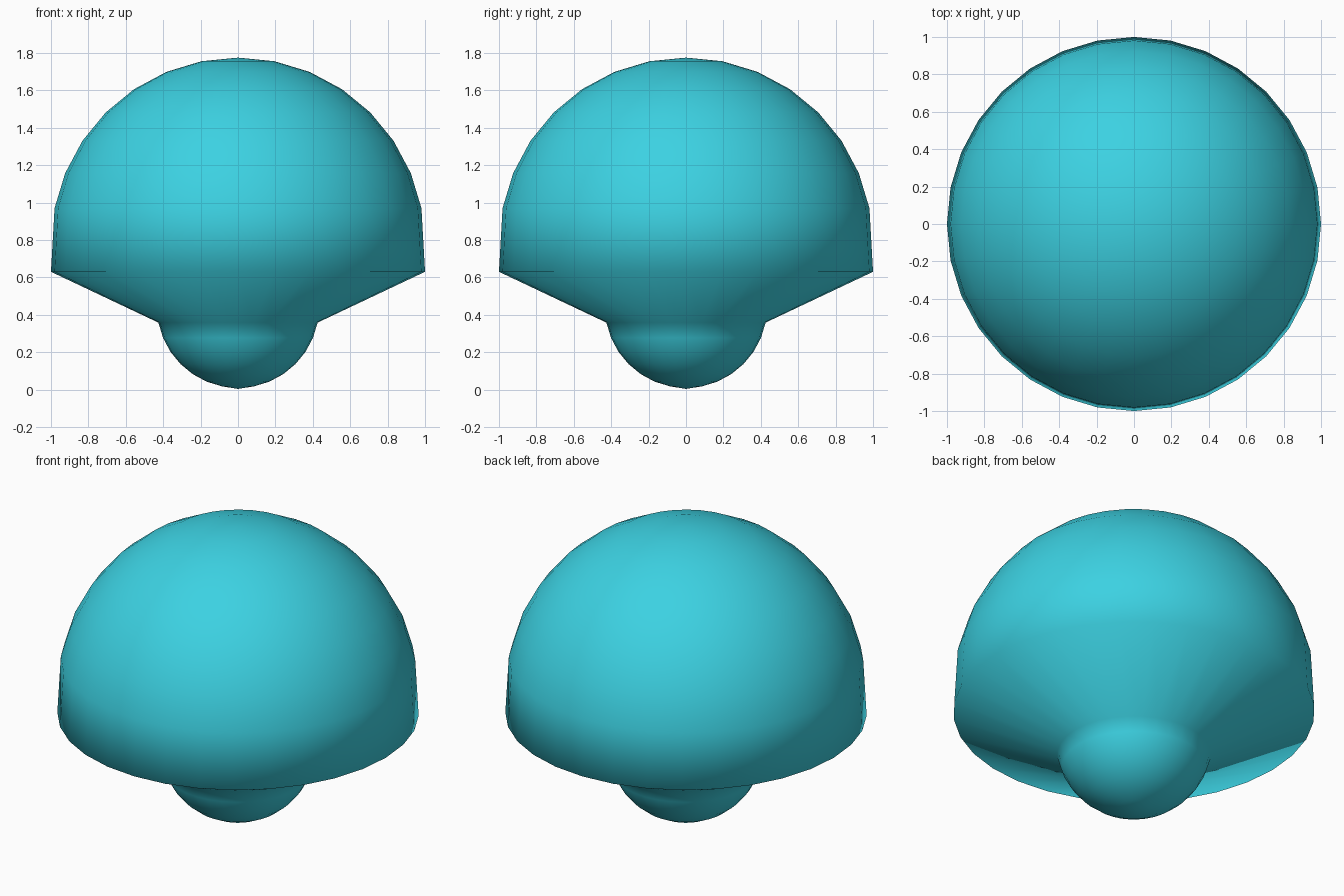
import bpy, bmesh, math

if "Cube" in bpy.data.objects:
    bpy.data.objects.remove(bpy.data.objects["Cube"])

SEGMENTS = 32
STEP = math.pi / 16

# Colour
cyan = bpy.data.materials.new("cyan")
cyan.diffuse_color = (0.045, 0.64, 0.76, 1)
cyan.use_nodes = True
cyan.node_tree.nodes["Principled BSDF"].inputs["Base Color"].default_value = cyan.diffuse_color

# Profile: half-sphere dome, dropped rim, conical underside, small round foot
profile = [(math.sin(i * STEP), 0.775 + math.cos(i * STEP)) for i in range(1, 8)]
profile.append((1.0, 0.63))
profile += [(0.434 * math.cos(i * STEP), 0.443 - 0.434 * math.sin(i * STEP))
            for i in range(1, 8)]

# Lathe the profile with a pole at each end
bm = bmesh.new()
top = bm.verts.new((0, 0, 1.775))
bottom = bm.verts.new((0, 0, 0.004))
rings = []
for r, z in profile:
    rings.append([bm.verts.new((r * math.cos(a), r * math.sin(a), z))
                  for a in (2 * math.pi * k / SEGMENTS for k in range(SEGMENTS))])
for k in range(SEGMENTS):
    n = (k + 1) % SEGMENTS
    bm.faces.new((top, rings[0][k], rings[0][n]))
    bm.faces.new((bottom, rings[-1][n], rings[-1][k]))
    for upper, lower in zip(rings, rings[1:]):
        bm.faces.new((upper[k], lower[k], lower[n], upper[n]))
bmesh.ops.recalc_face_normals(bm, faces=bm.faces)

# Smooth throughout, including the rim
for f in bm.faces:
    f.smooth = True
mesh = bpy.data.meshes.new("dome_with_foot")
bm.to_mesh(mesh)
bm.free()
mesh.materials.append(cyan)
bpy.context.collection.objects.link(bpy.data.objects.new("dome_with_foot", mesh))
